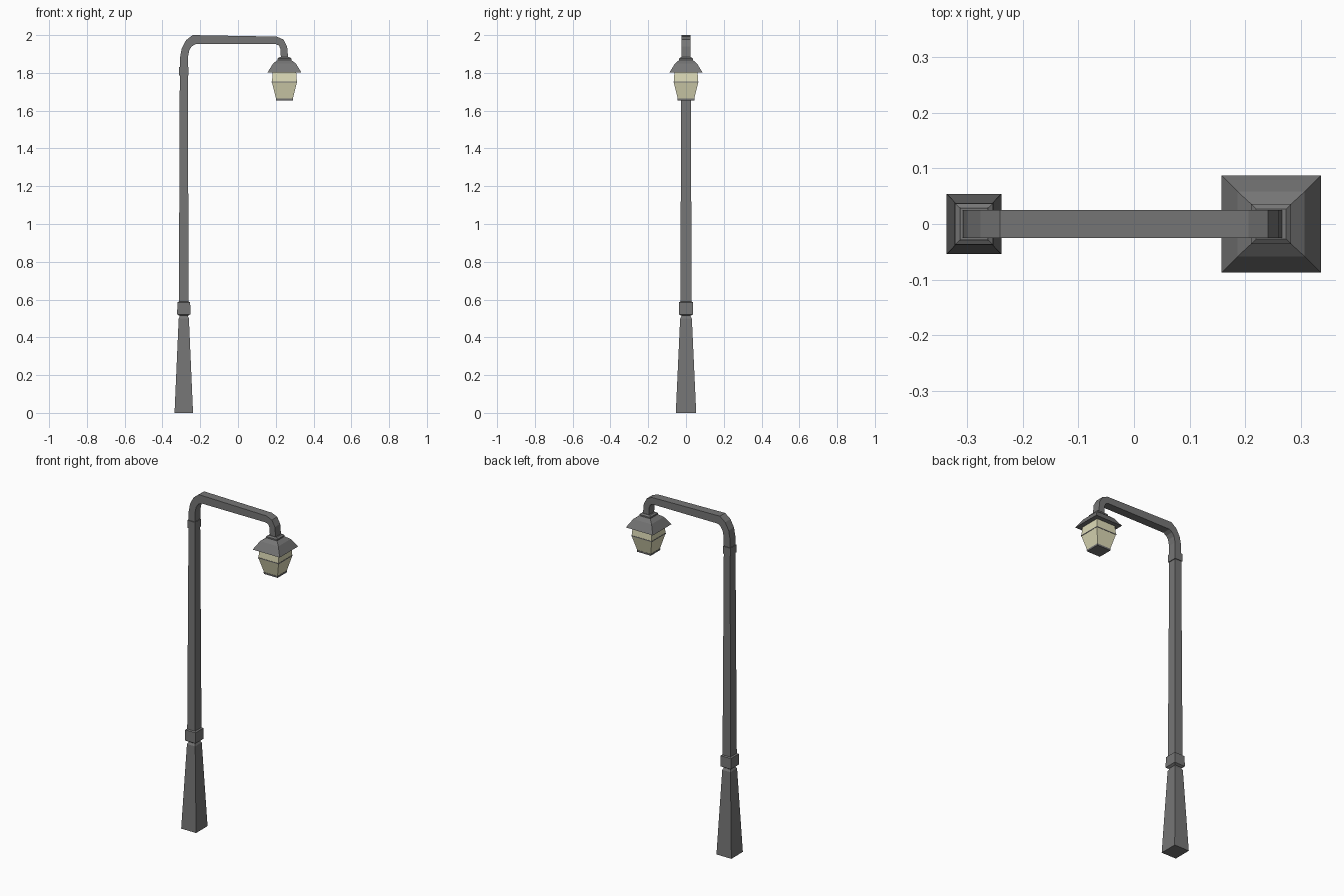
import bpy, bmesh

if "Cube" in bpy.data.objects:
    bpy.data.objects.remove(bpy.data.objects["Cube"])


def material(name, color):
    m = bpy.data.materials.new(name)
    m.diffuse_color = color
    m.use_nodes = True
    m.node_tree.nodes["Principled BSDF"].inputs["Base Color"].default_value = m.diffuse_color
    return m


METAL = material("dark_metal", (0.18, 0.18, 0.18, 1))
GLASS = material("pale_glass", (0.72, 0.70, 0.47, 1))


def loft(name, rings, mat):
    """Skin a list of 4-point rings and cap both ends."""
    bm = bmesh.new()
    loops = [[bm.verts.new(p) for p in ring] for ring in rings]
    for a, b in zip(loops, loops[1:]):
        for i in range(4):
            j = (i + 1) % 4
            bm.faces.new((a[i], a[j], b[j], b[i]))
    bm.faces.new(loops[0])
    bm.faces.new(loops[-1])
    bmesh.ops.recalc_face_normals(bm, faces=bm.faces)
    me = bpy.data.meshes.new(name)
    bm.to_mesh(me)
    bm.free()
    me.materials.append(mat)
    ob = bpy.data.objects.new(name, me)
    bpy.context.collection.objects.link(ob)
    return ob


def column(name, cx, profile, mat=METAL):
    """Stack of rectangles; profile rows are (z, half x, half y)."""
    return loft(name, [[(cx + sx * hx, sy * hy, z)
                        for sx, sy in ((-1, -1), (1, -1), (1, 1), (-1, 1))]
                       for z, hx, hy in profile], mat)


POLE_X, LAMP_X = -0.287, 0.246

# Tapered foot with narrow neck
column("base", POLE_X, [(0, 0.049, 0.054), (0.50, 0.027, 0.031),
                        (0.51, 0.022, 0.025), (0.53, 0.022, 0.025)])
# Collars around the pole
column("lower_collar", POLE_X, [(0.515, 0.024, 0.027), (0.522, 0.035, 0.038),
                                (0.585, 0.034, 0.037), (0.59, 0.026, 0.029)])
column("pole", POLE_X, [(0.58, 0.026, 0.030), (1.80, 0.021, 0.025)])
column("upper_collar", POLE_X, [(1.785, 0.025, 0.029), (1.83, 0.025, 0.029)])

# Bent arm: matching outer and inner outlines in the xz plane
outer = [(-0.308, 1.82), (-0.307, 1.88), (-0.298, 1.93), (-0.275, 1.973), (-0.24, 2.0),
         (0.205, 1.992), (0.24, 1.977), (0.26, 1.94), (0.266, 1.875)]
inner = [(-0.266, 1.82), (-0.265, 1.885), (-0.258, 1.92), (-0.245, 1.94), (-0.225, 1.952),
         (0.20, 1.952), (0.217, 1.945), (0.225, 1.925), (0.227, 1.875)]
W = 0.025
loft("arm", [[(xo, -W, zo), (xi, -W, zi), (xi, W, zi), (xo, W, zo)]
             for (xo, zo), (xi, zi) in zip(outer, inner)], METAL)

# Lantern
column("lamp_cap", LAMP_X, [(1.86, 0.036, 0.036), (1.876, 0.036, 0.036), (1.883, 0.027, 0.027)])
column("lamp_roof", LAMP_X, [(1.803, 0.089, 0.087), (1.85, 0.060, 0.058), (1.868, 0.036, 0.036)])
column("upper_glass", LAMP_X, [(1.803, 0.062, 0.061), (1.753, 0.066, 0.065)], GLASS)
column("glass_band", LAMP_X, [(1.749, 0.0675, 0.0665), (1.754, 0.0675, 0.0665)])
column("lower_glass", LAMP_X, [(1.75, 0.066, 0.065), (1.662, 0.044, 0.043)], GLASS)
column("lamp_bottom", LAMP_X, [(1.664, 0.046, 0.045), (1.654, 0.045, 0.044)])
